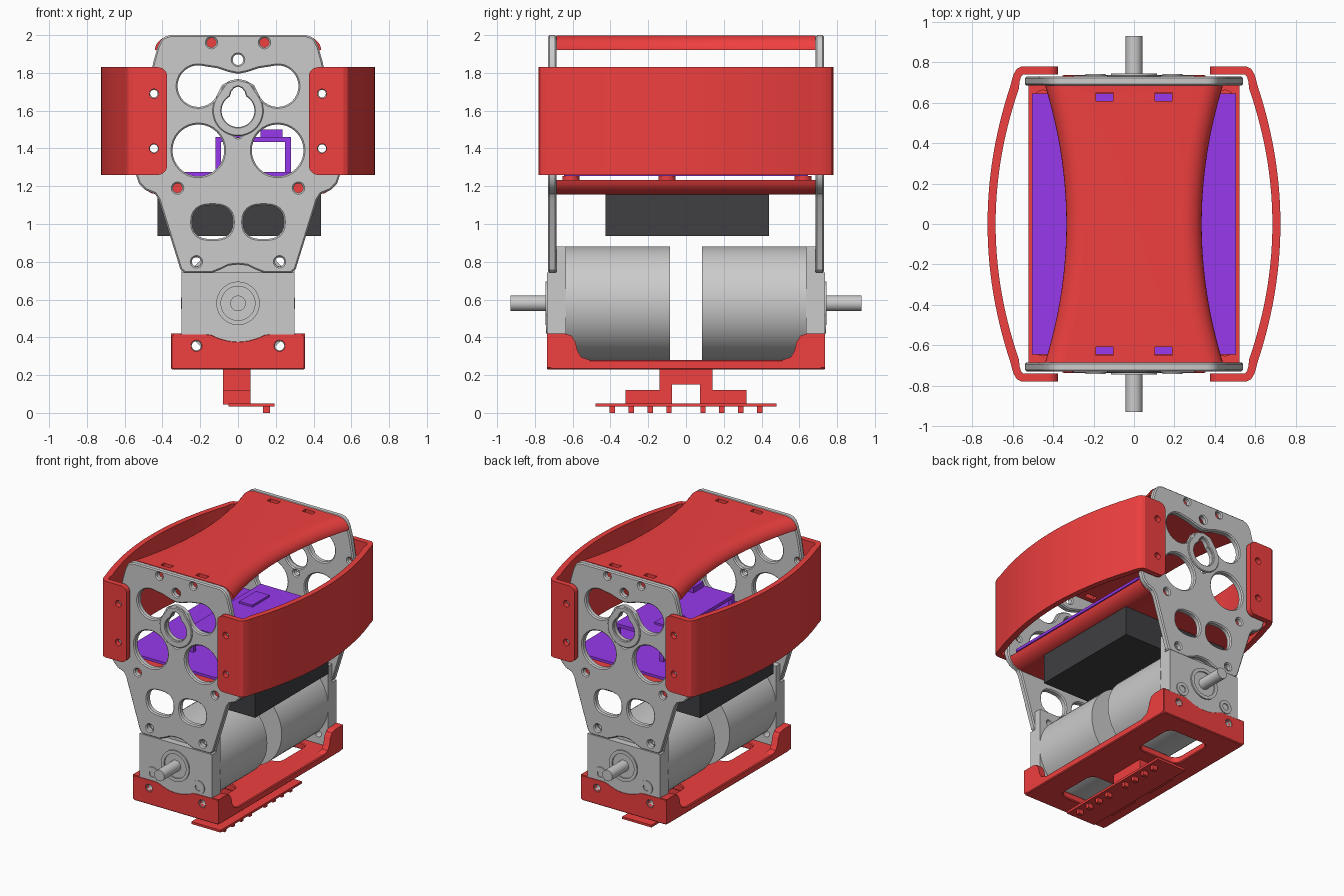
import bpy, bmesh
from math import sin, cos, pi, radians
from mathutils import Vector

if "Cube" in bpy.data.objects:
    bpy.data.objects.remove(bpy.data.objects["Cube"])

def make_mat(name, rgb):
    m = bpy.data.materials.new(name)
    m.diffuse_color = (*rgb, 1)
    m.use_nodes = True
    m.node_tree.nodes["Principled BSDF"].inputs["Base Color"].default_value = m.diffuse_color
    return m

RED = make_mat("red", (0.87, 0.05, 0.05))
BLUE = make_mat("blue", (0.31, 0.04, 0.84))
BLACK = make_mat("black", (0.05, 0.05, 0.055))

def finish(ob, mat=None):
    if mat:
        ob.data.materials.clear()
        ob.data.materials.append(mat)
    bpy.ops.object.select_all(action='DESELECT')
    ob.select_set(True)
    bpy.context.view_layer.objects.active = ob
    bpy.ops.object.shade_smooth_by_angle(angle=radians(30))
    return ob

def arc(cx, cy, r, a0, a1, n=24):
    return [(cx + r * cos(radians(a0 + (a1 - a0) * i / n)),
             cy + r * sin(radians(a0 + (a1 - a0) * i / n))) for i in range(n + 1)]

def circle(cx, cy, r, n=32):
    return arc(cx, cy, r, 0, 360, n)[:-1]

def rounded(pts, r, n=6):
    """Round every corner of a polygon."""
    out, m = [], len(pts)
    for i in range(m):
        p, a, b = (Vector(pts[k % m]) for k in (i, i - 1, i + 1))
        ra, rb = min(r, (a - p).length * .49), min(r, (b - p).length * .49)
        s, e = p + (a - p).normalized() * ra, p + (b - p).normalized() * rb
        for k in range(n + 1):
            t = k / n
            out.append(tuple(s * (1 - t) ** 2 + p * 2 * t * (1 - t) + e * t * t))
    return out

def rect(x0, x1, y0, y1, r=0):
    p = [(x0, y0), (x1, y0), (x1, y1), (x0, y1)]
    return rounded(p, r) if r else p

def mirror(right):
    """Close a right-hand half profile with its mirror image."""
    return right + [(-x, y) for x, y in reversed(right) if abs(x) > 1e-5]

def extrude(name, loops, axis, lo, hi, mat=None, bevel=0.0):
    """Extrude an outline with holes along an axis, with chamfered rims."""
    cu = bpy.data.curves.new(name, 'CURVE')
    cu.dimensions, cu.fill_mode = '2D', 'BOTH'
    lo, hi = min(lo, hi), max(lo, hi)
    cu.extrude, cu.bevel_depth, cu.offset = (hi - lo) / 2 - bevel, bevel, -bevel
    cu.bevel_resolution = 0
    for lp in loops:
        s = cu.splines.new('POLY')
        s.points.add(len(lp) - 1)
        for q, (x, y) in zip(s.points, lp):
            q.co = (x, y, 0, 1)
        s.use_cyclic_u = True
    tmp = bpy.data.objects.new("tmp", cu)
    bpy.context.collection.objects.link(tmp)
    me = bpy.data.meshes.new_from_object(tmp.evaluated_get(bpy.context.evaluated_depsgraph_get()))
    bpy.data.objects.remove(tmp)
    mid = (lo + hi) / 2
    turn = {'X': lambda v: (v.z + mid, v.x, v.y), 'Y': lambda v: (v.x, mid - v.z, v.y),
            'Z': lambda v: (v.x, v.y, v.z + mid)}[axis]
    bm = bmesh.new()
    bm.from_mesh(me)
    for v in bm.verts:
        v.co = turn(v.co)
    bmesh.ops.remove_doubles(bm, verts=bm.verts, dist=1e-5)
    bmesh.ops.recalc_face_normals(bm, faces=bm.faces)
    bm.to_mesh(me)
    bm.free()
    ob = bpy.data.objects.new(name, me)
    bpy.context.collection.objects.link(ob)
    return finish(ob, mat)

def box(name, x0, x1, y0, y1, z0, z1, mat=None):
    return extrude(name, [rect(x0, x1, y0, y1)], 'Z', z0, z1, mat)

# side plate profile with its cut-outs
outline = mirror([(0, .785), (.05, .78), (.09, .76), (.14, .74)] +
                 [(.28, .74), (.305, .76), (.42, 1.13), (.44, 1.16), (.49, 1.18), (.525, 1.215), (.54, 1.26),
                  (.535, 1.32), (.45, 1.85), (.425, 1.94), (.41, 1.97), (.39, 1.99), (.36, 2.0)])
mask = mirror([(0, 1.795), (.05, 1.805), (.11, 1.825)] + arc(.21, 1.73, .11, 105, -160)
              + [(.085, 1.735), (.04, 1.76), (0, 1.768)])
keyhole = arc(0, 1.6, .087, 60, -240, 32) + [(-.036, 1.70), (-.02, 1.72), (0, 1.728), (.02, 1.72), (.036, 1.70)]
plate_holes = [mask, keyhole, circle(0, 1.87, .028), circle(0, 1.48, .022)]
for s in (-1, 1):
    plate_holes += [circle(s * .21, 1.39, .137), circle(s * .22, .80, .025),
                    circle(s * .14, 1.96, .025, 20), circle(s * .32, 1.19, .025, 20),
                    circle(s * .445, 1.40, .021, 20), circle(s * .445, 1.69, .02, 20),
                    rounded(rect(s * .135 - .108, s * .135 + .108, .92, 1.10), .1)]

for side, s in (("front", -1), ("back", 1)):
    extrude(side + "_plate", [outline] + plate_holes, 'Y', s * .685, s * .73, bevel=.008)
    # raised collar round the keyhole
    extrude(side + "_keyhole_rim", [arc(0, 1.6, .135, 35, -215) + [(-.06, 1.75), (0, 1.765), (.06, 1.75)], keyhole],
            'Y', s * .72, s * .738, bevel=.005)

    # motor, gearbox mount and shaft
    extrude(side + "_motor", [circle(0, .58, .302, 64)], 'Y', s * .085, s * .64)
    low = [circle(q * .22, .355, .024) for q in (-1, 1)]
    high = [circle(q * .22, .80, .024) for q in (-1, 1)]
    extrude(side + "_gearbox", [rect(-.3, .3, .28, .88)] + low + high, 'Y', s * .635, s * .685)
    extrude(side + "_motor_mount", [rect(-.3, .3, .28, .742)] + low, 'Y', s * .684, s * .735)
    extrude(side + "_bearing_ring", [circle(0, .58, .115, 48), circle(0, .58, .09, 48)], 'Y', s * .73, s * .745)
    for q in (-1, 1):
        extrude(side + "_mount_boss", [circle(q * .19, .47, .05), circle(q * .19, .47, .025)], 'Y', s * .73, s * .742)
    extrude(side + "_shaft", [circle(0, .58, .041)], 'Y', s * .68, s * .93)

    # lower bracket end wall
    wall = mirror([(0, .38), (.05, .384), (.1, .398), (.14, .416), (.17, .42), (.34, .42), (.355, .405),
                   (.355, .24), (.345, .23)])
    extrude(side + "_bracket_wall", [wall] + low, 'Y', s * .70, s * .737, RED, .006)
    # lower bracket cheeks sweeping down to the base
    for q in (-1, 1):
        cheek = [(s * y, z) for y, z in [(.735, .24), (.735, .42), (.64, .42), (.605, .408), (.585, .375),
                                         (.575, .33), (.555, .295), (.51, .28), (.51, .24)]]
        extrude(side + "_bracket_cheek", [cheek], 'X', q * .305, q * .355, RED)

# lower bracket base with two windows and a centre slot
extrude("bracket_base", [rect(-.355, .355, -.735, .735, .03), rect(-.17, .17, .24, .58, .06),
                         rect(-.17, .17, -.58, -.24, .06)], 'Z', .23, .28, RED, .006)

# curved side bumpers with screw flanges
for side, s in (("left", -1), ("right", 1)):
    N = 28
    outer = [(.725 - .115 * t * t, .69 * t) for t in [2 * i / N - 1 for i in range(N + 1)]]
    inner = [(.685 - .115 * t * t, .67 * t) for t in [2 * i / N - 1 for i in range(N + 1)]]
    corner = [(.604, .715), (.594, .745), (.58, .768), (.556, .78)]
    corner_in = [(.55, .74), (.56, .728), (.566, .705)]
    prof = ([(x, -y) for x, y in reversed(corner)] + outer + corner + corner_in + inner[::-1]
            + [(x, -y) for x, y in reversed(corner_in)])
    extrude(side + "_bumper", [[(s * x, y) for x, y in prof]], 'Z', 1.26, 1.83, RED)
    flange = rounded([(.375, 1.26), (.375, 1.83)], 0) and (
        arc(.425, 1.31, .05, 270, 180, 8) + arc(.425, 1.78, .05, 180, 90, 8) + [(.558, 1.83), (.558, 1.26)])
    for e in (-1, 1):
        loops = [flange, circle(.445, 1.40, .024), circle(.445, 1.69, .024)]
        extrude(side + "_bumper_flange", [[(s * x, z) for x, z in lp] for lp in loops],
                'Y', e * .74, e * .78, RED)

# waisted top cover with rolled edges
bm = bmesh.new()
rings = []
for i in range(33):
    y = -.685 + 1.37 * i / 32
    e = .335 + .105 * (y / .685) ** 2
    half = [(e - .1 + .1 * sin(k * pi / 16), 1.92 + .079 * cos(k * pi / 16)) for k in range(9)]
    rings.append([bm.verts.new((x, y, z)) for x, z in half + [(-x, z) for x, z in reversed(half)]])
for a, b in zip(rings, rings[1:]):
    for k in range(len(a)):
        m = (k + 1) % len(a)
        bm.faces.new((a[k], a[m], b[m], b[k]))
bm.faces.new(rings[0])
bm.faces.new(rings[-1])
bmesh.ops.recalc_face_normals(bm, faces=bm.faces)
me = bpy.data.meshes.new("top_cover")
bm.to_mesh(me)
bm.free()
cover = bpy.data.objects.new("top_cover", me)
bpy.context.collection.objects.link(cover)
finish(cover, RED)
for x in (-.145, .145):
    for y in (-.63, .63):
        cut = box("nut_slot_cutter", x - .042, x + .042, y - .02, y + .02, 1.85, 2.1)
        cut.hide_render = True
        mod = cover.modifiers.new("nut_slot", 'BOOLEAN')
        mod.operation, mod.object, mod.solver = 'DIFFERENCE', cut, 'EXACT'
        bpy.context.view_layer.objects.active = cover
        bpy.ops.object.modifier_apply(modifier=mod.name)
        bpy.data.objects.remove(cut)
finish(cover)

# tray with rolled lower edges, standoffs and circuit board
extrude("tray", [mirror([(0, 1.155), (.42, 1.155), (.46, 1.163), (.495, 1.185), (.515, 1.21), (.522, 1.232)])],
        'Y', -.685, .685, RED)
for x in (-.45, .45):
    for y in (-.61, -.1, .62):
        extrude("standoff", [circle(x, y, .045)], 'Z', 1.225, 1.255, RED)
box("main_board", -.505, .505, -.645, .645, 1.255, 1.275, BLUE)

# raised controller board
box("upper_board", -.12, .28, -.4, .44, 1.435, 1.46, BLUE)
for x in (-.105, .265):
    for y in (-.385, .425):
        box("board_post", x - .015, x + .015, y - .015, y + .015, 1.27, 1.44, BLUE)
box("socket", .12, .235, -.38, -.26, 1.455, 1.50, BLUE)
box("chip", -.06, .05, .1, .3, 1.455, 1.475, BLUE)

# battery under the tray
box("battery", -.425, .44, -.425, .44, .937, 1.156, BLACK)

# sensor holder, strip and pins
holder = mirror([(0, .235), (.14, .235), (.14, .12), (.32, .12), (.32, .045), (.075, .045), (.075, .15), (0, .15)])
extrude("sensor_holder", [holder], 'X', -.08, .065, RED)
box("sensor_strip", -.05, .192, -.48, .48, .033, .05, RED)
for y in (-.39, -.29, -.19, -.09, .09, .19, .29, .39):
    box("sensor_pin", .132, .17, y - .014, y + .014, 0, .035, RED)
